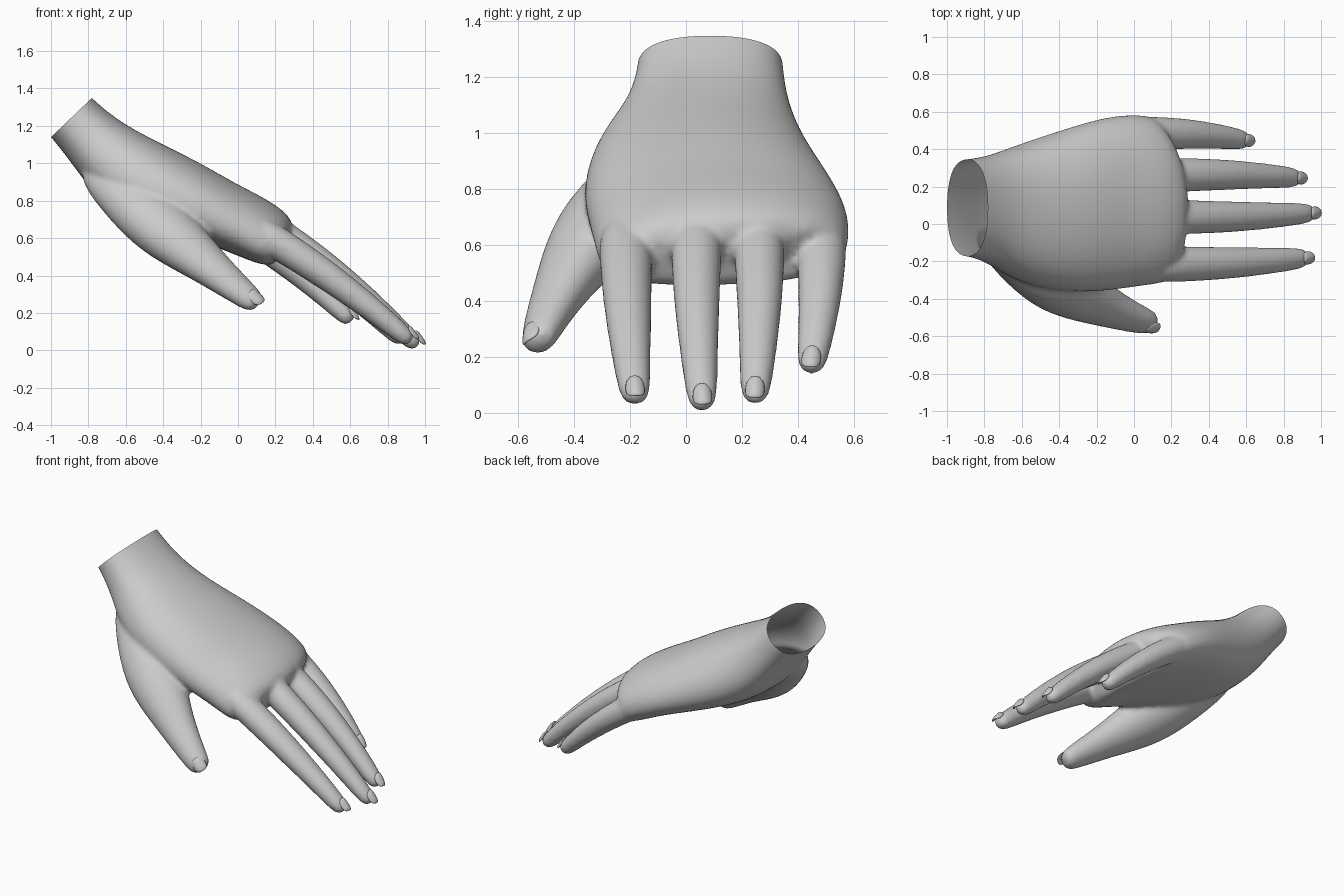
import bpy, bmesh, math
from mathutils import Vector as V

cube = bpy.data.objects.get("Cube")
if cube:
    bpy.data.objects.remove(cube)

GREY = (0.6, 0.6, 0.6, 1)
skin = bpy.data.materials.new("pale grey")
skin.use_nodes = True
skin.diffuse_color = GREY
skin.node_tree.nodes["Principled BSDF"].inputs["Base Color"].default_value = GREY

SIDES = 16
ANGLES = [math.tau * i / SIDES for i in range(SIDES)]


def power(value, exponent):
    return math.copysign(abs(value) ** exponent, value)


def add_object(name, mesh):
    """Link a smooth shaded object with the skin colour."""
    for face in mesh.polygons:
        face.use_smooth = True
    mesh.materials.clear()
    mesh.materials.append(skin)
    ob = bpy.data.objects.new(name, mesh)
    bpy.context.collection.objects.link(ob)
    return ob


def mesh_from(bm, name):
    bmesh.ops.recalc_face_normals(bm, faces=bm.faces)
    mesh = bpy.data.meshes.new(name)
    bm.to_mesh(mesh)
    bm.free()
    return mesh


def loft(bm, rings):
    """Skin a closed tube through rings of points."""
    loops = [[bm.verts.new(p) for p in ring] for ring in rings]
    for a, b in zip(loops, loops[1:]):
        for i in range(SIDES):
            bm.faces.new((a[i - 1], a[i], b[i], b[i - 1]))
    bm.faces.new(loops[0][::-1])
    bm.faces.new(loops[-1])


def palm_ring(t, top, bottom, right, left):
    """Flattened section; the knuckles arch and slant back as t nears one."""
    top, bottom = V((top[0], 0, top[1])), V((bottom[0], 0, bottom[1]))
    up = (top - bottom) / 2
    mid = (top + bottom) / 2 + V((0, (left + right) / 2, 0))
    back = V((-0.87, 0, 0.45))
    ring = []
    for a in ANGLES:
        s, h = power(math.cos(a), 0.85), power(math.sin(a), 0.85)
        p = mid + up * h + V((0, s * (left - right) / 2, 0))
        p -= up.normalized() * 0.06 * t * s * s
        p += back * 0.12 * t ** 3 * max(s, 0) ** 2
        ring.append(p)
    return ring


def digit(bm, root, tip, bow_y, bow_z, taper, scale, flat, up):
    """Tapered tube on a bowed path; returns the frame for its nail."""
    root, tip, bow = V(root), V(tip), V((0, bow_y, bow_z)) * 4
    rings = []
    for t, width in taper:
        centre = root.lerp(tip, t) + bow * t * (1 - t)
        along = (tip - root + bow * (1 - 2 * t)).normalized()
        side = up.cross(along).normalized()
        normal = along.cross(side)
        r = width * scale
        rings.append([centre + side * math.cos(a) * r + normal * math.sin(a) * r * flat
                      for a in ANGLES])
    loft(bm, rings)
    return centre + normal * (r * flat + 0.004) - along * 0.03, along, side, normal


bm = bmesh.new()

# Wrist and palm: top (x, z), bottom (x, z), right and left edges
PALM = [
    ((-0.78, 1.35), (-1, 1.14), -0.175, 0.35),
    ((-0.64, 1.23), (-0.87, 0.97), -0.21, 0.37),
    ((-0.44, 1.125), (-0.71, 0.75), -0.34, 0.44),
    ((-0.2, 1.01), (-0.4, 0.63), -0.38, 0.53),
    ((0, 0.89), (-0.15, 0.57), -0.36, 0.59),
    ((0.21, 0.79), (0.05, 0.48), -0.33, 0.595),
    ((0.35, 0.66), (0.22, 0.43), -0.31, 0.57),
]
rings = [palm_ring(i / (len(PALM) - 1), *section) for i, section in enumerate(PALM)]
overrun = [p + V((-0.07, 0, 0.07)) for p in rings[0]]
loft(bm, [overrun] + rings)

# Fingers: root, tip, sideways bow, upward bow, thickness
FINGERS = {
    "index": ((0.05, -0.215, 0.67), (0.93, -0.18, 0.042), -0.012, 0.035, 0.104),
    "middle": ((0.08, 0.04, 0.71), (0.965, 0.06, 0.015), -0.012, 0.047, 0.1),
    "ring": ((0.05, 0.255, 0.7), (0.89, 0.245, 0.04), 0.014, 0.052, 0.1),
    "little": ((-0.05, 0.48, 0.68), (0.61, 0.445, 0.15), 0.02, 0.04, 0.098),
}
TAPER = [(0, 1), (0.26, 0.92), (0.52, 0.84), (0.75, 0.7), (0.91, 0.6), (1, 0.46)]
nails = {}
for name, (root, tip, bow_y, bow_z, scale) in FINGERS.items():
    nails[name] = digit(bm, root, tip, bow_y, bow_z, TAPER, scale, 0.92, V((0.5, 0, 0.87)))

# Thumb, swelling at its base
THUMB_TAPER = [(0, 0.55), (0.2, 0.85), (0.4, 1), (0.55, 0.86),
               (0.7, 0.64), (0.86, 0.48), (0.95, 0.4), (1, 0.29)]
nails["thumb"] = digit(bm, (-0.8, -0.02, 1), (0.11, -0.535, 0.24), -0.07, -0.015,
                       THUMB_TAPER, 0.19, 0.82, V((0.45, -0.75, 0.5)))

# Round off the parts and fuse them into one skin
blank = add_object("hand_parts", mesh_from(bm, "hand_parts"))
blank.modifiers.new("round", "SUBSURF").levels = 2
fuse = blank.modifiers.new("fuse", "REMESH")
fuse.mode = "VOXEL"
fuse.voxel_size = 0.014
soften = blank.modifiers.new("soften", "SMOOTH")
soften.iterations = 5
bpy.context.view_layer.update()
deps = bpy.context.evaluated_depsgraph_get()
fused = bpy.data.meshes.new_from_object(blank.evaluated_get(deps))
bpy.data.objects.remove(blank)

# Cut the wrist open
bm = bmesh.new()
bm.from_mesh(fused)
bmesh.ops.bisect_plane(bm, geom=bm.verts[:] + bm.edges[:] + bm.faces[:],
                       plane_co=(-0.89, 0, 1.245), plane_no=(-0.69, 0, 0.72),
                       clear_outer=True)
add_object("hand", mesh_from(bm, "hand"))

# Nails: thin curled plates
for name, (centre, along, side, normal) in nails.items():
    bm = bmesh.new()
    bmesh.ops.create_uvsphere(bm, u_segments=SIDES, v_segments=8, radius=1)
    half_width = 0.042 if name == "thumb" else 0.035
    for v in bm.verts:
        x, y = power(v.co.x, 0.8), power(v.co.y, 0.8)
        lift = v.co.z * 0.01 - 0.016 * y * y - 0.008 * x
        v.co = centre + along * x * 0.046 + side * y * half_width + normal * lift
    add_object(name + "_nail", mesh_from(bm, name + "_nail"))
